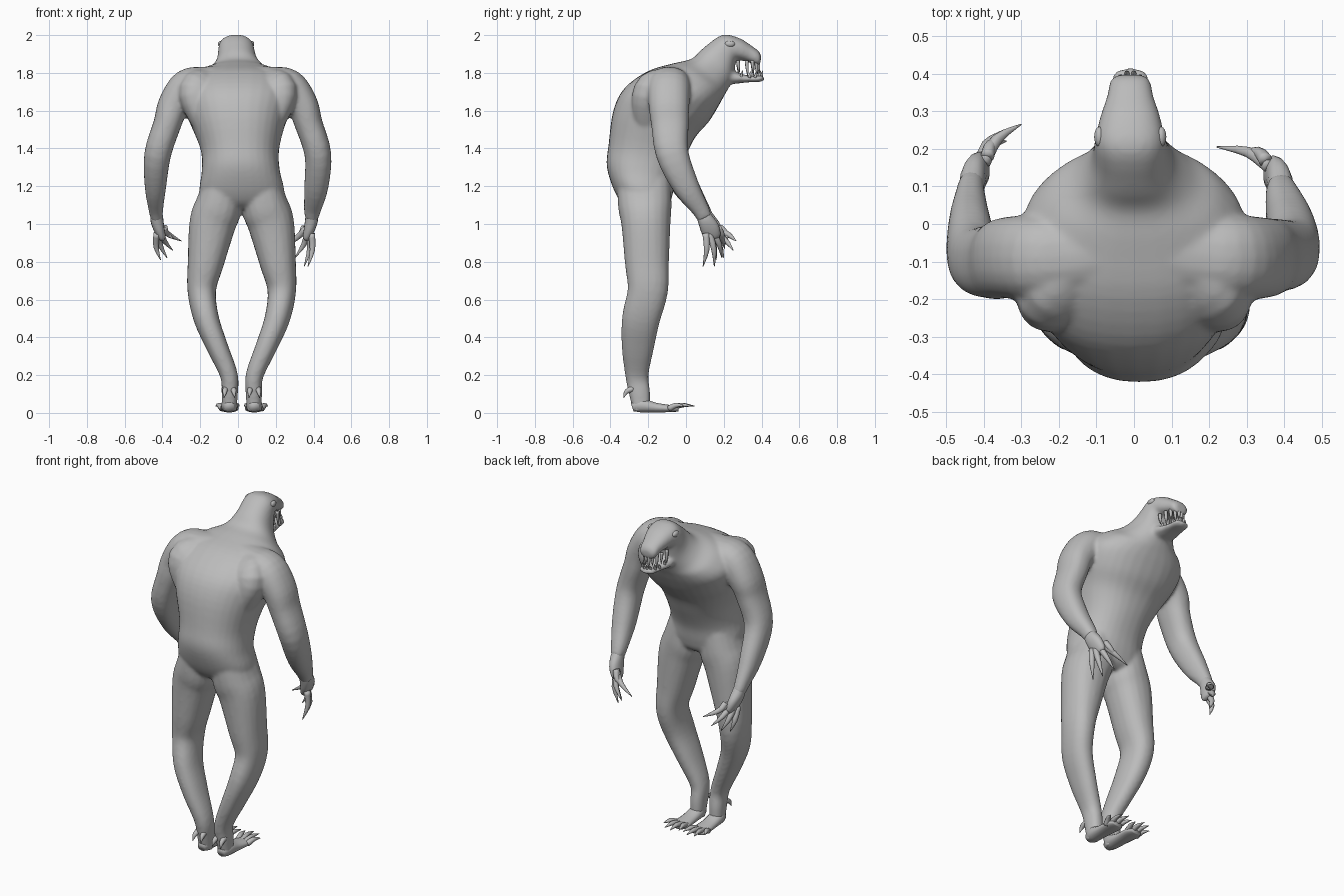
import bpy
import bmesh
from math import sin, cos, pi, copysign
from mathutils import Vector

cube = bpy.data.objects.get("Cube")
if cube:
    bpy.data.objects.remove(cube, do_unlink=True)

GREY = (0.5, 0.5, 0.5, 1.0)
skin = bpy.data.materials.new("skin grey")
skin.use_nodes = True
skin.diffuse_color = GREY
skin.node_tree.nodes["Principled BSDF"].inputs["Base Color"].default_value = GREY

X_AXIS, Y_AXIS = Vector((1, 0, 0)), Vector((0, 1, 0))
SIDES = {1: "left", -1: "right"}

def smooth_path(stations, steps):
    """Catmull-Rom interpolation through tuples of numbers."""
    pts = [stations[0]] + list(stations) + [stations[-1]]
    result = []
    for a, b, c, d in zip(pts, pts[1:], pts[2:], pts[3:]):
        for k in range(steps):
            t = k / steps
            result.append([q + t / 2 * (r - p + t * (2 * p - 5 * q + 4 * r - s
                           + t * (3 * (q - r) + s - p)))
                           for p, q, r, s in zip(a, b, c, d)])
    result.append(list(stations[-1]))
    return result

def squarish(value):
    return copysign(abs(value) ** 0.88, value)

def add_loft(bm, frames, sides):
    """Skin closed rings, each given as centre and two half-axis vectors."""
    angles = [2 * pi * k / sides for k in range(sides)]
    rings = [[bm.verts.new(centre + u * squarish(cos(a)) + v * squarish(sin(a)))
              for a in angles] for centre, u, v in frames]
    for low, high in zip(rings, rings[1:]):
        for k in range(sides):
            n = (k + 1) % sides
            bm.faces.new((low[k], low[n], high[n], high[k]))
    bm.faces.new(rings[0][::-1])
    bm.faces.new(rings[-1])

def add_tube(bm, stations, side_axis, sides=20, steps=4):
    """Tube along stations of (x, y, z, side radius, other radius)."""
    path = smooth_path(stations, steps)
    centres = [Vector(p[:3]) for p in path]
    last = len(path) - 1
    frames = []
    for i, p in enumerate(path):
        tangent = (centres[min(i + 1, last)] - centres[max(i - 1, 0)]).normalized()
        u = (side_axis - tangent * side_axis.dot(tangent)).normalized()
        frames.append((centres[i], u * p[3], tangent.cross(u) * p[4]))
    add_loft(bm, frames, sides)

def add_trunk(bm, stations):
    """Loft through stations of (x, half width, back y, back z, front y, front z)."""
    frames = []
    for x, half, back_y, back_z, front_y, front_z in smooth_path(stations, 4):
        back, front = Vector((x, back_y, back_z)), Vector((x, front_y, front_z))
        frames.append(((back + front) / 2, X_AXIS * half, (front - back) / 2))
    add_loft(bm, frames, 32)

def finish(bm, name):
    bmesh.ops.recalc_face_normals(bm, faces=bm.faces)
    mesh = bpy.data.meshes.new(name)
    bm.to_mesh(mesh)
    bm.free()
    mesh.materials.append(skin)
    for poly in mesh.polygons:
        poly.use_smooth = True
    obj = bpy.data.objects.new(name, mesh)
    bpy.context.scene.collection.objects.link(obj)
    return obj

def spike(bm, base, tip, radius, bulge=Vector(), axis=X_AXIS, sides=8):
    """A tapering digit, claw or tooth, bowed by bulge."""
    base, tip = Vector(base), Vector(tip)
    middle = (base + tip) / 2 + bulge
    add_tube(bm, [(*base, radius, radius), (*middle, radius * 0.8, radius * 0.8),
                  (*tip, radius * 0.1, radius * 0.1)], axis, sides, 3)

# Hunched torso flowing into neck and upper head
body = bmesh.new()
add_trunk(body, [
    (0.02, 0.13, -0.3, 1.08, -0.13, 1.07), (0.02, 0.21, -0.348, 1.12, -0.09, 1.1),
    (0.02, 0.225, -0.39, 1.2, -0.07, 1.16), (0.015, 0.207, -0.42, 1.31, -0.05, 1.25),
    (0.01, 0.207, -0.41, 1.42, 0, 1.36), (0, 0.25, -0.385, 1.6, 0.05, 1.46),
    (0, 0.29, -0.325, 1.72, 0.12, 1.54), (0, 0.297, -0.2, 1.81, 0.17, 1.62),
    (0, 0.237, -0.06, 1.852, 0.2, 1.675), (0, 0.16, 0.03, 1.875, 0.22, 1.71),
    (-0.005, 0.11, 0.09, 1.93, 0.25, 1.77), (-0.01, 0.093, 0.19, 2.0, 0.265, 1.86),
    (-0.01, 0.08, 0.28, 1.985, 0.29, 1.865), (-0.01, 0.062, 0.345, 1.945, 0.335, 1.855),
    (-0.01, 0.053, 0.385, 1.915, 0.38, 1.838), (-0.01, 0.035, 0.397, 1.892, 0.395, 1.85)])

# Lower jaw
add_tube(body, [
    (-0.005, 0.17, 1.79, 0.075, 0.06), (-0.01, 0.25, 1.775, 0.073, 0.035),
    (-0.01, 0.33, 1.768, 0.058, 0.018), (-0.01, 0.39, 1.77, 0.05, 0.018),
    (-0.01, 0.41, 1.778, 0.035, 0.014)], X_AXIS)

# Legs, bowed at the knees and meeting at the ankles
LEG = [(0.095, -0.225, 1.27, 0.09, 0.14), (0.122, -0.218, 1.1, 0.123, 0.142),
       (0.155, -0.212, 1.0, 0.123, 0.13), (0.19, -0.207, 0.8, 0.097, 0.117),
       (0.212, -0.202, 0.65, 0.076, 0.107), (0.188, -0.238, 0.5, 0.067, 0.101),
       (0.13, -0.255, 0.35, 0.057, 0.086), (0.068, -0.26, 0.2, 0.047, 0.062),
       (0.064, -0.245, 0.1, 0.043, 0.056), (0.066, -0.235, 0.01, 0.038, 0.045)]
# Shoulder blades, filling the upper back behind the arms
BLADE = [(0.15, -0.13, 1.76, 0.08, 0.06), (0.222, -0.18, 1.7, 0.095, 0.1),
         (0.2, -0.2, 1.56, 0.06, 0.08), (0.16, -0.2, 1.45, 0.03, 0.03)]
for side in SIDES:
    add_tube(body, [(0.02 + side * x, *rest) for x, *rest in LEG], X_AXIS)
    add_tube(body, [(side * x, *rest) for x, *rest in BLADE], X_AXIS)

# Arms, hanging a little differently on the two sides
SHOULDER = [(0.08, -0.07, 1.755, 0.1, 0.085), (0.18, -0.085, 1.735, 0.11, 0.098),
            (0.265, -0.09, 1.715, 0.115, 0.105), (0.34, -0.09, 1.63, 0.108, 0.085)]
ARMS = {
    1: [(0.374, -0.085, 1.53, 0.1, 0.074), (0.423, -0.072, 1.37, 0.087, 0.071),
        (0.415, 0, 1.2, 0.07, 0.064), (0.395, 0.075, 1.08, 0.047, 0.046),
        (0.39, 0.1, 1.03, 0.04, 0.035)],
    -1: [(0.374, -0.1, 1.53, 0.1, 0.074), (0.425, -0.09, 1.37, 0.087, 0.071),
         (0.437, -0.002, 1.2, 0.072, 0.057), (0.435, 0.08, 1.08, 0.047, 0.039),
         (0.43, 0.11, 1.03, 0.04, 0.033)]}
for side, arm in ARMS.items():
    add_tube(body, [(side * x, *rest) for x, *rest in SHOULDER + arm], Y_AXIS)

# Fuse the limbs and torso into one skin
body_obj = finish(body, "body")
fuse = body_obj.modifiers.new("fuse", 'REMESH')
fuse.mode = 'VOXEL'
fuse.voxel_size = 0.009
fuse.use_smooth_shade = True
relax = body_obj.modifiers.new("relax", 'SMOOTH')
relax.iterations = 10

# Hands with long clawed fingers; last tip is the thumb
FINGER_TIPS = {
    1: [(0.37, 0.09, 0.775), (0.35, 0.15, 0.775), (0.3, 0.19, 0.82),
        (0.22, 0.205, 0.87), (0.28, 0.19, 0.9)],
    -1: [(0.41, 0.16, 0.81), (0.375, 0.2, 0.82), (0.345, 0.25, 0.86),
         (0.3, 0.265, 0.91), (0.34, 0.22, 0.92)]}
for side, tips in FINGER_TIPS.items():
    hand = bmesh.new()
    wx, wy, wz = ARMS[side][-1][:3]
    add_tube(hand, [(side * wx, wy - 0.03, wz + 0.06, 0.03, 0.025),
                    (side * wx, wy, wz, 0.041, 0.034),
                    (side * (wx - 0.01), wy + 0.025, wz - 0.05, 0.05, 0.03),
                    (side * (wx - 0.025), wy + 0.04, wz - 0.095, 0.044, 0.022),
                    (side * (wx - 0.03), wy + 0.045, wz - 0.11, 0.03, 0.012)], Y_AXIS, 16)
    for i, (x, y, z) in enumerate(tips):
        base = (side * (wx - 0.01 * i), wy + 0.005 + 0.016 * i, wz - 0.08 + 0.008 * i)
        spike(hand, base, (side * x, y, z), 0.018, Vector((side * 0.014, 0.012, 0)), Y_AXIS, 10)
    finish(hand, SIDES[side] + "_hand")

# Flat feet with splayed clawed toes and heel spurs
for side in SIDES:
    foot = bmesh.new()
    cx = 0.02 + side * 0.066
    add_tube(foot, [(cx, -0.285, 0.03, 0.025, 0.024), (cx, -0.24, 0.04, 0.042, 0.038),
                    (cx, -0.16, 0.028, 0.045, 0.026), (cx, -0.07, 0.022, 0.05, 0.018),
                    (cx, -0.04, 0.02, 0.035, 0.012)], X_AXIS, 14)
    for offset, reach in ((-0.04, 0.02), (-0.008, 0.045), (0.025, 0.035), (0.055, -0.01)):
        spike(foot, (cx + side * offset * 0.7, -0.09, 0.022),
              (cx + side * offset * 1.3, reach, 0.036), 0.016, Vector((0, 0, 0.012)))
    for dx in (-0.02, 0.02):
        spike(foot, (cx + dx, -0.275, 0.13), (cx + dx * 1.4, -0.33, 0.08),
              0.016, Vector((0, -0.012, 0.008)))
    finish(foot, SIDES[side] + "_foot")

# Teeth around both jaws: long fangs above, shorter ones below
upper, lower = bmesh.new(), bmesh.new()
COUNT = 10
for i in range(COUNT):
    a = pi * i / (COUNT - 1)
    x, y = -0.01 + 0.054 * cos(a), 0.275 + 0.108 * sin(a) ** 0.8
    length = 0.065 if i % 2 else 0.045
    spike(upper, (x, y, 1.865), (x * 1.02, y + 0.006, 1.845 - length), 0.01)
    spike(lower, (x * 0.95, y + 0.014, 1.775), (x, y + 0.026, 1.785 + length * 0.45), 0.008)
finish(upper, "upper_teeth")
finish(lower, "lower_teeth")

# Bulging eyes
for side in SIDES:
    eye = bmesh.new()
    bmesh.ops.create_uvsphere(eye, u_segments=16, v_segments=10, radius=1)
    bmesh.ops.scale(eye, vec=(0.014, 0.027, 0.017), verts=eye.verts)
    bmesh.ops.translate(eye, vec=(-0.01 + side * 0.082, 0.232, 1.953), verts=eye.verts)
    finish(eye, SIDES[side] + "_eye")
